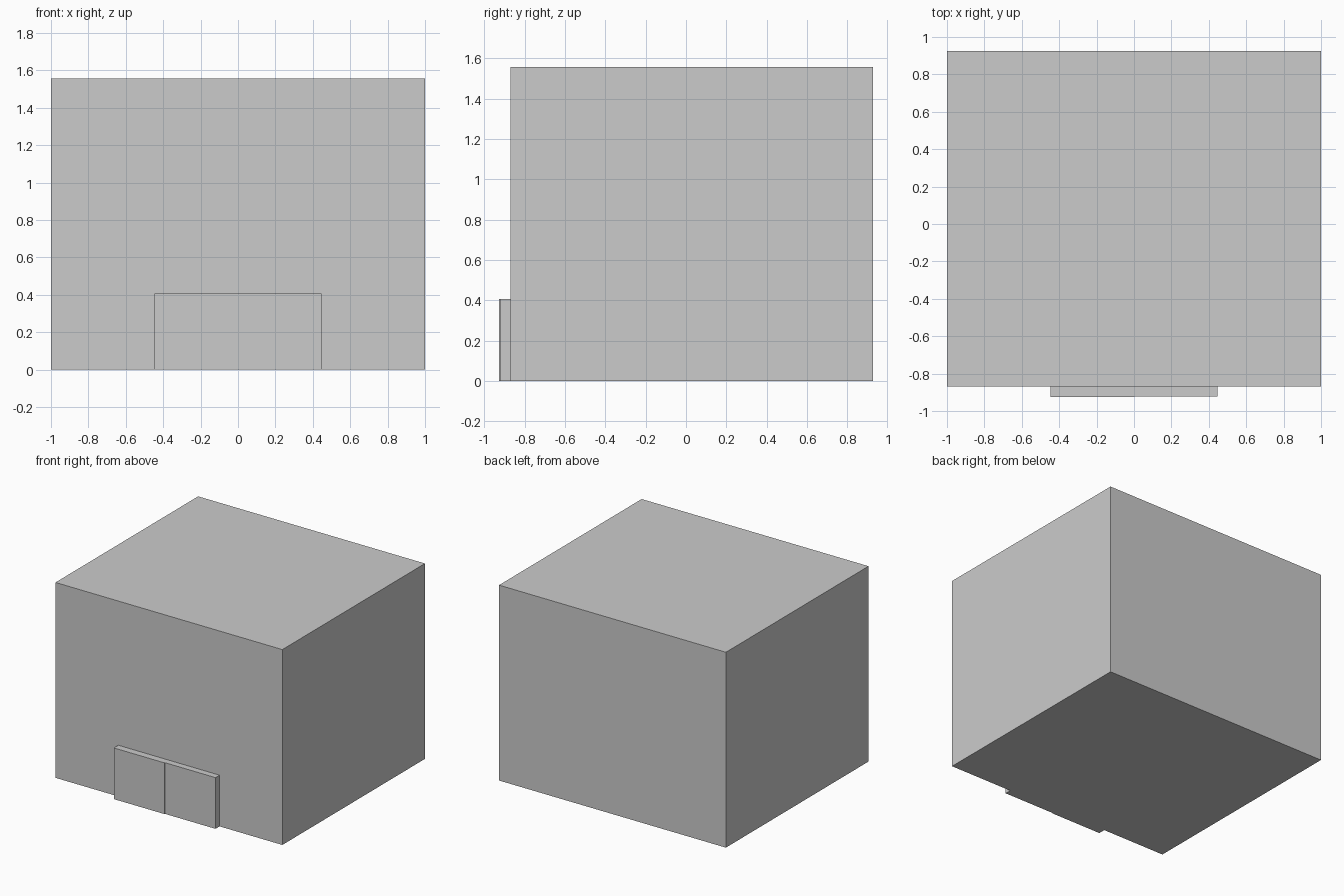
import bpy

if "Cube" in bpy.data.objects:
    bpy.data.objects.remove(bpy.data.objects["Cube"])


def box(name, lo, hi):
    """Axis-aligned box between two opposite corners."""
    centre = [(a + b) / 2 for a, b in zip(lo, hi)]
    size = [b - a for a, b in zip(lo, hi)]
    bpy.ops.mesh.primitive_cube_add(size=1, location=centre)
    obj = bpy.context.object
    obj.name = name
    obj.scale = size
    bpy.ops.object.transform_apply(location=False, rotation=False, scale=True)
    return obj


FRONT = -0.87

# Main block
box("building_body", (-1, FRONT, 0), (1, 0.926, 1.557))

# Double door on the front, left leaf standing slightly proud
box("left_door", (-0.447, -0.926, 0), (0, FRONT, 0.408))
box("right_door", (0, -0.921, 0), (0.447, FRONT, 0.408))
